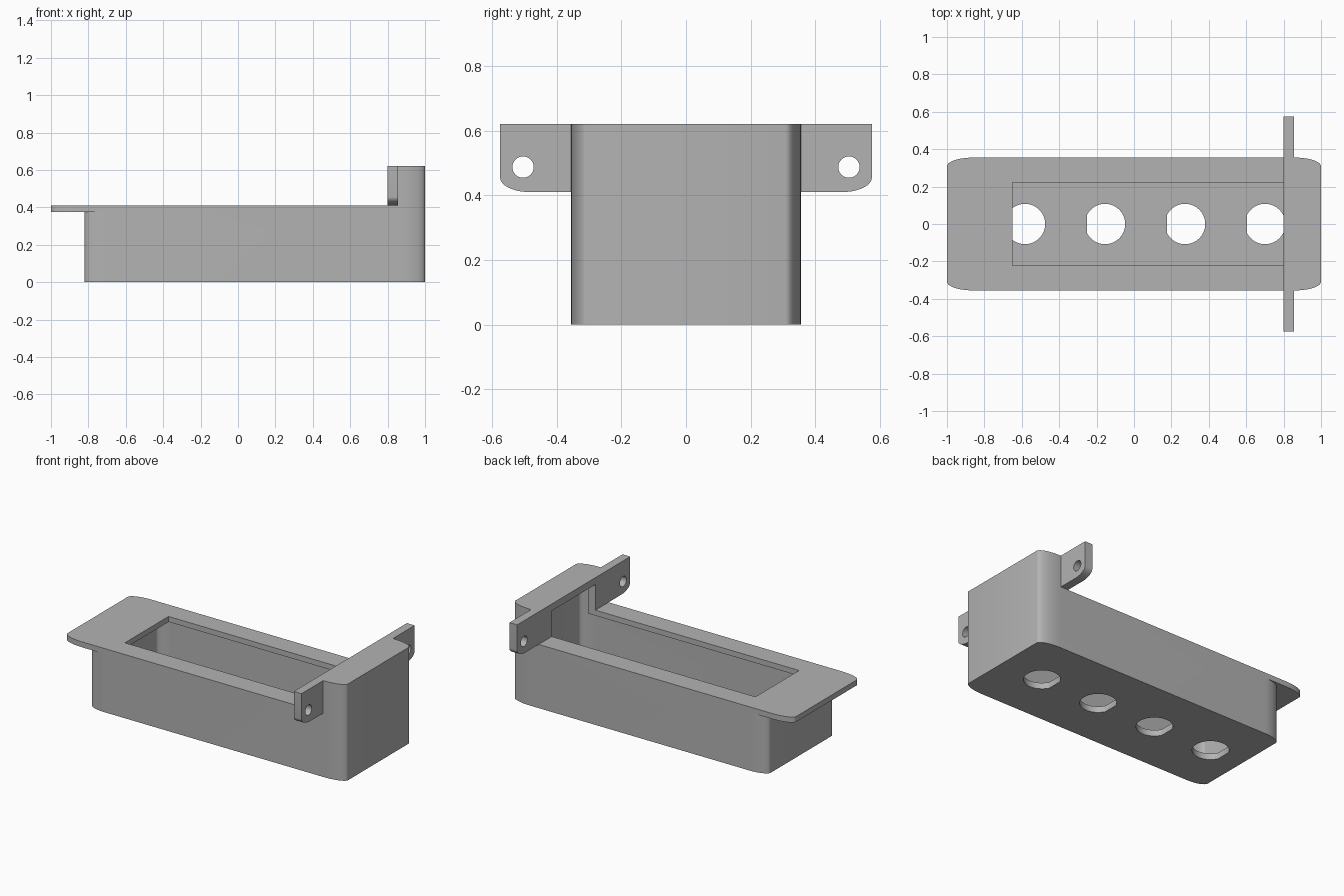
import bpy, bmesh, math

if "Cube" in bpy.data.objects:
    bpy.data.objects.remove(bpy.data.objects["Cube"])

grey = bpy.data.materials.new("plain grey")
grey.diffuse_color = (0.45, 0.45, 0.45, 1)
grey.use_nodes = True
grey.node_tree.nodes["Principled BSDF"].inputs["Base Color"].default_value = grey.diffuse_color


def prism(name, pts, lo, hi, axis="z"):
    """Extrude a closed 2D outline along z (outline x,y) or x (outline y,z)."""
    bm = bmesh.new()
    place = (lambda a, b, h: (a, b, h)) if axis == "z" else (lambda a, b, h: (h, a, b))
    low = [bm.verts.new(place(a, b, lo)) for a, b in pts]
    high = [bm.verts.new(place(a, b, hi)) for a, b in pts]
    n = len(pts)
    bm.faces.new(low[::-1])
    bm.faces.new(high)
    for i in range(n):
        j = (i + 1) % n
        bm.faces.new((low[i], low[j], high[j], high[i]))
    bmesh.ops.recalc_face_normals(bm, faces=bm.faces)
    me = bpy.data.meshes.new(name)
    bm.to_mesh(me)
    bm.free()
    ob = bpy.data.objects.new(name, me)
    bpy.context.collection.objects.link(ob)
    me.materials.append(grey)
    return ob


def outline(x0, x1, hy, r0, r1, ry, n=12):
    """Rectangle with elliptical corners; r0 / r1 are the x radii at each end."""
    pts = []
    for k, (cx, cy, r) in enumerate(((x1 - r1, hy - ry, r1), (x0 + r0, hy - ry, r0),
                                     (x0 + r0, ry - hy, r0), (x1 - r1, ry - hy, r1))):
        if r == 0:
            pts.append((cx, hy if k < 2 else -hy))
            continue
        for i in range(n + 1):
            a = (k + i / n) * math.pi / 2
            pts.append((cx + r * math.cos(a), cy + ry * math.sin(a)))
    return pts


def circle(cx, cy, r, n=48, flat=None):
    """Circle, optionally with its -x side cut off flat."""
    pts = []
    for i in range(n):
        a = 2 * math.pi * i / n
        x, y = r * math.cos(a), r * math.sin(a)
        if flat is None or x > -flat:
            pts.append((cx + x, cy + y))
        elif abs(y) > 0.03 and not any(abs(p[0] - cx + flat) < 1e-6 and p[1] * y > 0 for p in pts):
            pts.append((cx - flat, cy + math.copysign(math.sqrt(r * r - flat * flat), y)))
    return pts


def combine(target, tool, op):
    mod = target.modifiers.new(op, "BOOLEAN")
    mod.operation, mod.solver, mod.object = op, "EXACT", tool
    bpy.context.view_layer.objects.active = target
    bpy.ops.object.modifier_apply(modifier=mod.name)
    bpy.data.objects.remove(tool)


def box(name, x0, x1, hy, z0, z1):
    return prism(name, [(x0, -hy), (x1, -hy), (x1, hy), (x0, hy)], z0, z1)


# Body with a raised tower at the right end
body = prism("housing", outline(-0.82, 1.0, 0.355, 0.12, 0.14, 0.047), 0, 0.62)
combine(body, box("step_cut", -1.2, 0.8, 0.8, 0.41, 1.0), "DIFFERENCE")

# Rim plate overhanging the left end
combine(body, prism("rim", outline(-1.0, 0.5, 0.355, 0.14, 0, 0.047), 0.375, 0.41), "UNION")

# Mounting ears, rounded at the lower outer corner, with a screw hole each
for s in (-1, 1):
    arc = [(0.485 + 0.09 * math.sin(t), 0.455 - 0.045 * math.cos(t))
           for t in (i * math.pi / 24 for i in range(13))]
    pts = [(0.3, 0.62), (0.3, 0.41)] + arc + [(0.575, 0.62)]
    combine(body, prism("ear", [(s * y, z) for y, z in pts], 0.8, 0.855, "x"), "UNION")
    combine(body, prism("screw_hole", circle(s * 0.504, 0.487, 0.033, 32), 0.7, 0.95, "x"),
            "DIFFERENCE")

# Hollow interior, tower pocket, and the opening through rim and tower front
combine(body, prism("cavity", outline(-0.78, 0.96, 0.315, 0.09, 0.1, 0.035), 0.04, 0.375),
        "DIFFERENCE")
combine(body, prism("pocket", outline(0.855, 0.96, 0.315, 0, 0.1, 0.035), 0.3, 0.575),
        "DIFFERENCE")
combine(body, box("opening", -0.65, 0.87, 0.222, 0.3, 0.575), "DIFFERENCE")

# Four holes in the floor, each flattened on its left side
for i in range(4):
    combine(body, prism("floor_hole", circle(-0.583 + 0.428 * i, 0, 0.108, 48, 0.097), -0.1, 0.1),
            "DIFFERENCE")

# Smooth rounded corners, keep hard edges
bpy.ops.object.select_all(action="DESELECT")
body.select_set(True)
bpy.context.view_layer.objects.active = body
bpy.ops.object.shade_smooth_by_angle(angle=math.radians(30))
